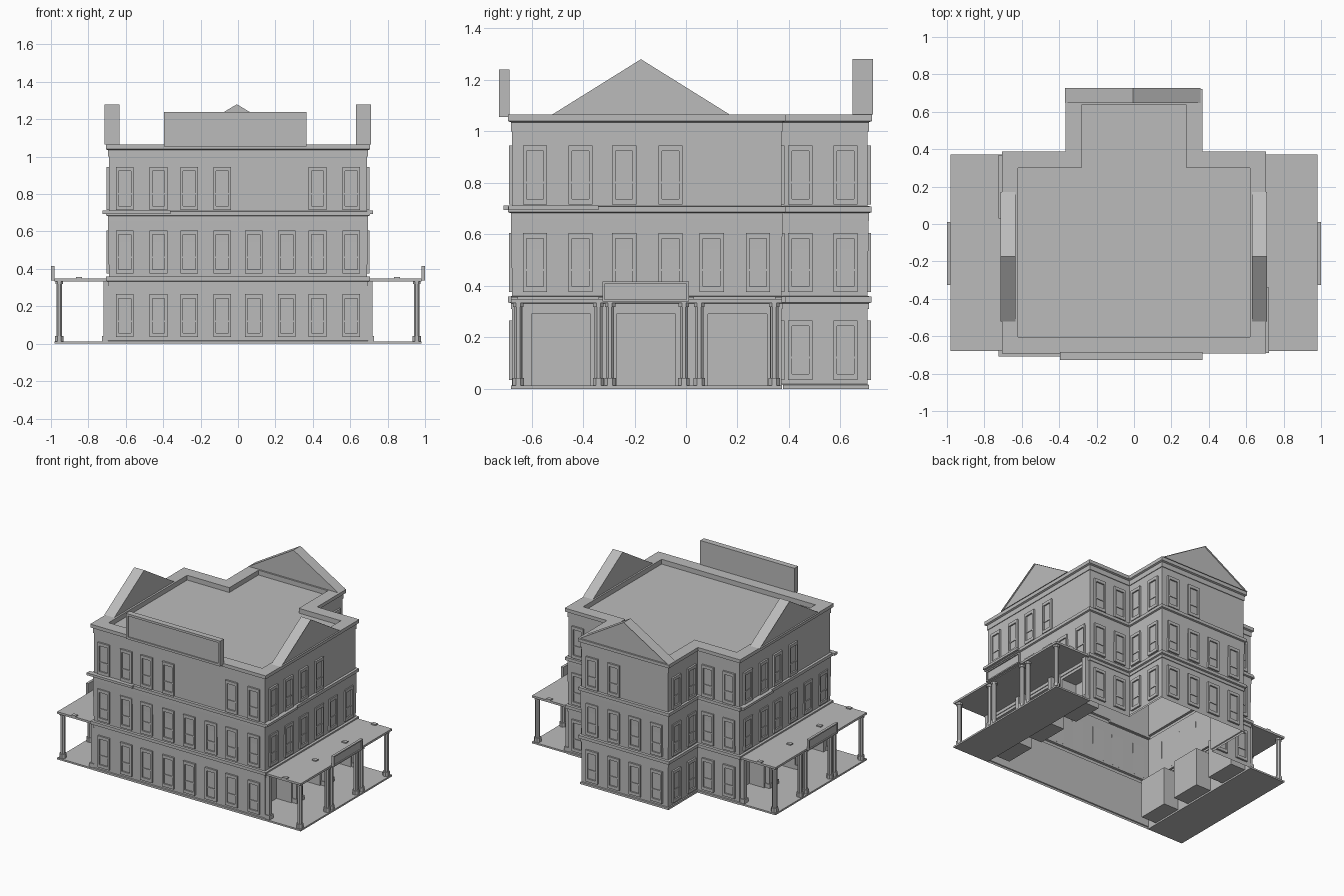
import bpy, bmesh, math
from mathutils import Matrix, Vector

if "Cube" in bpy.data.objects:
    bpy.data.objects.remove(bpy.data.objects["Cube"])

stone = bpy.data.materials.new("plain grey stone")
stone.diffuse_color = (0.5, 0.5, 0.5, 1)
stone.use_nodes = True
stone.node_tree.nodes["Principled BSDF"].inputs["Base Color"].default_value = stone.diffuse_color

X, F, B, W, R = 0.69, -0.675, 0.37, 0.35, 0.705   # wall planes of the T-shaped plan


def finish(bm, name):
    me = bpy.data.meshes.new(name)
    bm.to_mesh(me)
    bm.free()
    me.materials.append(stone)
    ob = bpy.data.objects.new(name, me)
    bpy.context.collection.objects.link(ob)
    return ob


def box(bm, x0, x1, y0, y1, z0, z1, mat=None):
    m = Matrix.Translation(((x0 + x1) / 2, (y0 + y1) / 2, (z0 + z1) / 2)) @ \
        Matrix.Diagonal((abs(x1 - x0), abs(y1 - y0), abs(z1 - z0), 1))
    bmesh.ops.create_cube(bm, size=1, matrix=(mat @ m) if mat else m)


def quad(bm, *pts):
    bm.faces.new([bm.verts.new(p) for p in pts])


def outline(d):
    return [(-X - d, F - d), (X + d, F - d), (X + d, B + d), (W + d, B + d),
            (W + d, R + d), (-W - d, R + d), (-W - d, B + d), (-X - d, B + d)]


# Walls: plan outline swept through a trim profile of (offset, height)
profile = [(0.006, 0), (0.006, 0.015), (0, 0.018), (0, 0.31)]
for z in (0.31, 0.66):
    profile += [(0.005, z), (0.005, z + 0.022), (0.016, z + 0.026), (0.016, z + 0.048), (0, z + 0.05)]
profile += [(0, 1.0), (0.005, 1.0), (0.005, 1.035), (0.017, 1.04), (0.017, 1.065),
            (-0.07, 1.065), (-0.07, 1.03)]
bm = bmesh.new()
loops = [[bm.verts.new((x, y, z)) for x, y in outline(d)] for d, z in profile]
for k in range(len(loops) - 1):
    for i in range(8):
        if k < 3 and i in (1, 7):      # ground floor sides are built with alcoves
            continue
        j = (i + 1) % 8
        bm.faces.new((loops[k][i], loops[k][j], loops[k + 1][j], loops[k + 1][i]))
bm.faces.new(loops[-1])
finish(bm, "walls_and_roof_deck")

# Ground floor side walls with door alcoves under the porches
breaks = [F, -0.60, -0.37, -0.27, -0.04, 0.085, 0.315, B]
for s, side in ((1, "right"), (-1, "left")):
    bm = bmesh.new()
    xo, xi, zb, zt = s * X, s * (X - 0.12), 0.012, 0.29
    for n in range(7):
        a, b = breaks[n], breaks[n + 1]
        if n % 2 == 0:
            quad(bm, (xo, a, 0), (xo, b, 0), (xo, b, 0.31), (xo, a, 0.31))
            continue
        quad(bm, (xo, a, zt), (xo, b, zt), (xo, b, 0.31), (xo, a, 0.31))
        quad(bm, (xi, a, zb), (xi, b, zb), (xi, b, zt), (xi, a, zt))
        quad(bm, (xo, a, zb), (xi, a, zb), (xi, a, zt), (xo, a, zt))
        quad(bm, (xi, b, zb), (xo, b, zb), (xo, b, zt), (xi, b, zt))
        quad(bm, (xo, a, zb), (xo, b, zb), (xi, b, zb), (xi, a, zb))
        quad(bm, (xi, a, zt), (xi, b, zt), (xo, b, zt), (xo, a, zt))
    if s < 0:
        bmesh.ops.reverse_faces(bm, faces=bm.faces[:])
    finish(bm, side + "_alcove_wall")

# Windows: framed plates with two recessed panes
LEVELS = (0.035, 0.375, 0.715)


def window(bm, px, py, z, ang):
    m = Matrix.Translation((px, py, z)) @ Matrix.Rotation(ang, 4, 'Z')
    box(bm, -0.047, -0.033, -0.013, 0, 0, 0.23, m)
    box(bm, 0.033, 0.047, -0.013, 0, 0, 0.23, m)
    box(bm, -0.033, 0.033, -0.013, 0, 0.208, 0.23, m)
    box(bm, -0.033, 0.033, -0.013, 0, 0, 0.022, m)
    box(bm, -0.033, 0.033, -0.008, 0, 0.082, 0.09, m)
    box(bm, -0.033, 0.033, -0.003, 0, 0.022, 0.208, m)


def row(name, pts, ang, skip_ground=False, top=None):
    bm = bmesh.new()
    for lv, z in enumerate(LEVELS):
        if lv == 0 and skip_ground:
            continue
        for n, (px, py) in enumerate(pts):
            if lv == 2 and top is not None and n not in top:
                continue
            window(bm, px, py, z, ang)
    finish(bm, name)


cols = (-0.605, -0.425, -0.26, -0.085, 0.085, 0.26, 0.425, 0.605)
ys = (-0.587, -0.41, -0.24, -0.06, 0.10, 0.28)
H = math.pi / 2
row("front_windows", [(x, F) for x in cols], 0, top=(0, 1, 2, 3, 6, 7))
row("right_windows", [(X, y) for y in ys], H, True, (0, 1, 2, 3))
row("left_windows", [(-X, y) for y in ys], -H, True, (2, 3, 4, 5))
row("wing_back_windows", [(x, R) for x in cols[2:6]], 2 * H, top=(2, 3))
for s, side in ((1, "right"), (-1, "left")):
    row(side + "_wing_windows", [(s * W, 0.444), (s * W, 0.62)], s * H)
    row(side + "_back_windows", [(s * 0.44, B), (s * 0.61, B)], 2 * H)

# Extra ledges on parts of the upper string course
bm = bmesh.new()
box(bm, -0.725, -0.36, F - 0.033, F, 0.694, 0.711)
box(bm, X, 0.722, F - 0.015, -0.34, 0.694, 0.711)
box(bm, -0.725, -X, 0.03, B, 0.694, 0.711)
finish(bm, "partial_ledges")


# Pediments: triangular prisms with a recessed field on the outer face
def pediment(name, half, mat):
    bm = bmesh.new()
    tri = [(-half, 1.065), (half, 1.065), (0, 1.28)]
    front = [bm.verts.new((u, -0.08, z)) for u, z in tri]
    back = [bm.verts.new((u, 0, z)) for u, z in tri]
    face = bm.faces.new(front)
    bm.faces.new(back[::-1])
    for i in range(3):
        j = (i + 1) % 3
        bm.faces.new((front[j], front[i], back[i], back[j]))
    bmesh.ops.inset_region(bm, faces=[face], thickness=0.016, depth=0)
    bmesh.ops.translate(bm, verts=face.verts[:], vec=(0, 0.012, 0))
    bm.transform(mat)
    finish(bm, name)


pediment("right_pediment", 0.345, Matrix.Translation((0.632, -0.175, 0)) @ Matrix.Rotation(H, 4, 'Z'))
pediment("left_pediment", 0.345, Matrix.Translation((-0.634, -0.175, 0)) @ Matrix.Rotation(-H, 4, 'Z'))
pediment("back_pediment", 0.362, Matrix.Translation((-0.006, 0.647, 0)) @ Matrix.Rotation(2 * H, 4, 'Z'))


# Framed blank sign boards (local: front faces -y)
def board(name, w, h, t, border, mat):
    bm = bmesh.new()
    rec = 0.008
    box(bm, -w, w, -t + rec, 0, 0, h, mat)
    for a, b, c, d in ((-w, w, 0, border), (-w, w, h - border, h),
                       (-w, -w + border, border, h - border), (w - border, w, border, h - border)):
        box(bm, a, b, -t, -t + rec, c, d, mat)
    finish(bm, name)


board("roof_sign_board", 0.38, 0.185, 0.042, 0.016, Matrix.Translation((-0.015, -0.685, 1.055)))

# Porches on both sides
for s, side in ((1, "right"), (-1, "left")):
    bm = bmesh.new()
    box(bm, s * X, s * 0.982, -0.68, 0.372, 0, 0.012)
    finish(bm, side + "_porch_floor")
    bm = bmesh.new()
    box(bm, s * X, s * 0.982, -0.68, 0.372, 0.333, 0.348)
    for y in (-0.665, -0.325, 0.02, 0.36):
        box(bm, s * 0.833, s * 0.867, y - 0.015, y + 0.012, 0.348, 0.356)
    finish(bm, side + "_porch_roof")
    bm = bmesh.new()
    for y in (-0.652, -0.34, -0.295, -0.008, 0.052, 0.343):
        for r, z0, z1 in ((0.024, 0.012, 0.042), (0.017, 0.042, 0.318), (0.022, 0.318, 0.333)):
            bmesh.ops.create_cone(bm, cap_ends=True, segments=8, radius1=r, radius2=r, depth=z1 - z0,
                                  matrix=Matrix.Translation((s * 0.956, y, (z0 + z1) / 2)) @
                                  Matrix.Rotation(math.pi / 8, 4, 'Z'))
        box(bm, s * X, s * 0.72, y - 0.016, y + 0.016, 0.012, 0.333)
        box(bm, s * X, s * 0.728, y - 0.022, y + 0.022, 0.012, 0.042)
    finish(bm, side + "_porch_columns")
    board(side + "_porch_sign", 0.168, 0.078, 0.018, 0.009,
          Matrix.Translation((s * 0.982, -0.157, 0.338)) @ Matrix.Rotation(s * H, 4, 'Z'))
